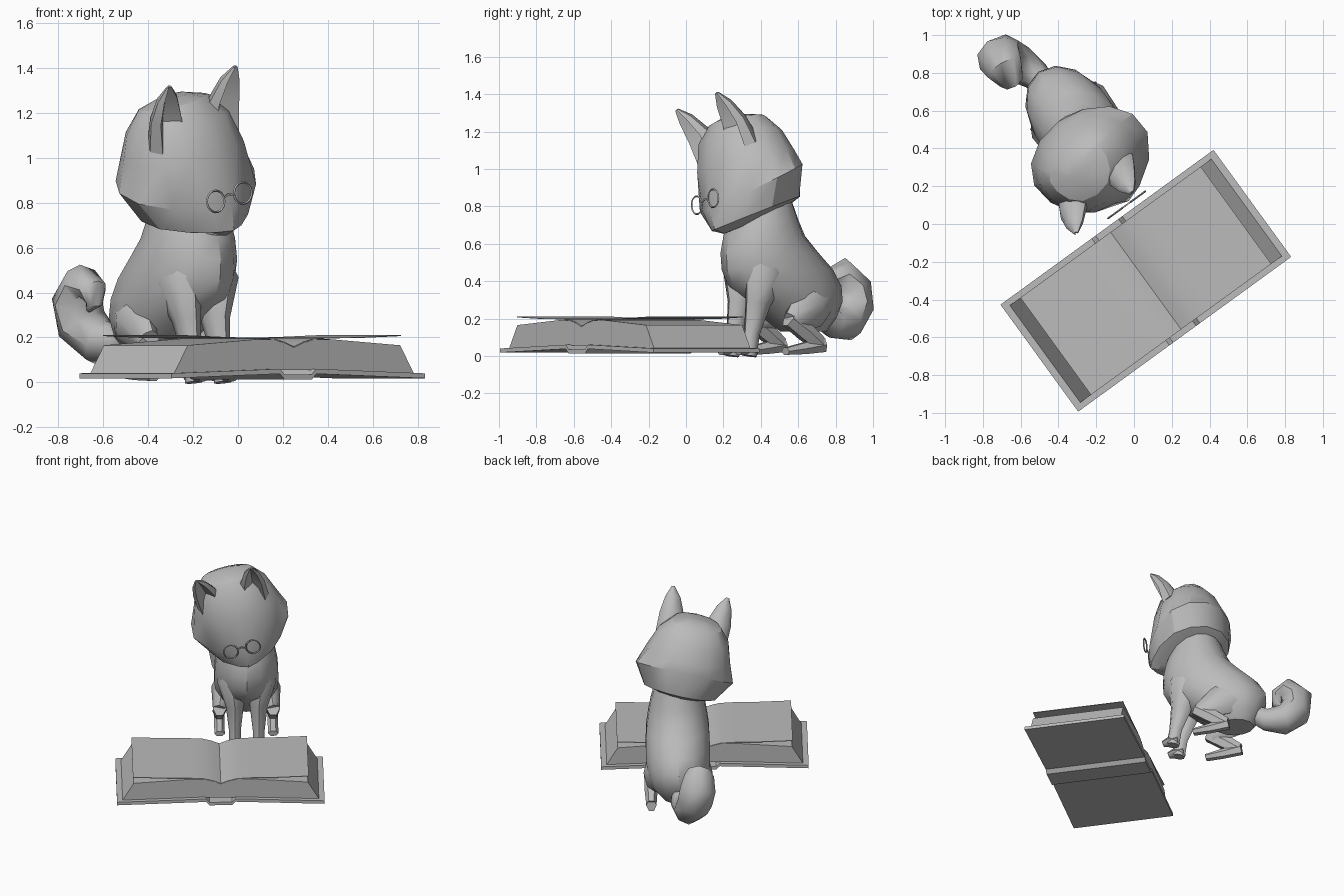
import bpy, bmesh, math
from mathutils import Vector, Matrix

cube = bpy.data.objects.get("Cube")
if cube:
    bpy.data.objects.remove(cube)

grey = bpy.data.materials.new("plain_grey")
grey.use_nodes = True
colour = (0.5, 0.5, 0.5, 1)
grey.diffuse_color = colour
grey.node_tree.nodes["Principled BSDF"].inputs["Base Color"].default_value = colour

# The whole scene is turned on the spot; the head is tilted on top of that
TURN = Matrix.Rotation(math.radians(36), 4, 'Z')
HEAD = TURN @ Matrix.Translation((0.02, 0.42, 0.9)) @ Matrix.Rotation(math.radians(-14), 4, 'Y')


def finish(name, bm, frame, angle):
    bmesh.ops.recalc_face_normals(bm, faces=bm.faces)
    mesh = bpy.data.meshes.new(name)
    bm.to_mesh(mesh)
    bm.free()
    mesh.materials.append(grey)
    obj = bpy.data.objects.new(name, mesh)
    bpy.context.collection.objects.link(obj)
    obj.matrix_world = frame
    bpy.ops.object.select_all(action='DESELECT')
    obj.select_set(True)
    bpy.context.view_layer.objects.active = obj
    bpy.ops.object.shade_smooth_by_angle(angle=math.radians(angle))
    return obj


def loft(name, rings, frame, closed=False, angle=30):
    """Skin a list of point rings, capping or joining the ends."""
    bm = bmesh.new()
    loops = [[bm.verts.new(p) for p in ring] for ring in rings]
    pairs = list(zip(loops, loops[1:]))
    if closed:
        pairs.append((loops[-1], loops[0]))
    else:
        bm.faces.new(loops[0])
        bm.faces.new(loops[-1])
    for a, b in pairs:
        for i in range(len(a)):
            j = (i + 1) % len(a)
            bm.faces.new((a[i], a[j], b[j], b[i]))
    return finish(name, bm, frame, angle)


def ring(z, w, front, back, mid=None, slope=0, pinch=1, x=0, n=14):
    """Egg-shaped level ring; pinch above 1 makes the front pointed."""
    mid = (front + back) / 2 if mid is None else mid
    points = []
    for i in range(n):
        t = math.tau * i / n
        s, c = math.sin(t), math.cos(t)
        px = math.copysign(abs(s) ** (pinch if c > 0 else 1), s) * w
        py = mid + c * (front - mid if c > 0 else mid - back)
        points.append((x + px, py, z + slope * py))
    return points


def tube(name, path, radii, frame, sides=8, scoop=False):
    """Tapered tube; a scooped tube has a hollow down its front."""
    pts = [Vector(p) for p in path]
    rings = []
    for i, p in enumerate(pts):
        t = (pts[min(i + 1, len(pts) - 1)] - pts[max(i - 1, 0)]).normalized()
        up = t.cross(Vector((1, 0, 0))).normalized()
        side = up.cross(t)
        rx, ry = radii[i]
        row = []
        for k in range(sides):
            c, s = math.cos(math.tau * k / sides), math.sin(math.tau * k / sides)
            if scoop and s < -0.9:
                s = 0.35
            row.append(p + side * (c * rx) + up * (s * ry))
        rings.append(row)
    return loft(name, rings, frame, angle=48)


def prism(name, profile, y0, y1, frame):
    return loft(name, [[(x, y, z) for x, z in profile] for y in (y0, y1)], frame)


# Body, from rump to neck
loft("torso", [ring(z, w, f, b, x=0.065) for z, w, f, b in (
    (0.13, 0.11, 0.60, 0.86), (0.2, 0.18, 0.5, 0.91), (0.29, 0.21, 0.38, 0.95),
    (0.37, 0.22, 0.27, 0.945), (0.46, 0.22, 0.225, 0.89), (0.55, 0.215, 0.22, 0.79),
    (0.64, 0.2, 0.24, 0.70), (0.72, 0.185, 0.27, 0.66), (0.82, 0.16, 0.31, 0.62))], TURN)

# Head with pointed muzzle and flared cheeks
loft("head", [ring(z, w, f, b, 0, k, p) for z, k, w, f, b, p in (
    (-0.185, 0.3, 0.08, -0.225, 0.16, 1), (-0.145, 0.3, 0.25, -0.285, 0.255, 1.6),
    (0.0, 0.4, 0.34, -0.305, 0.255, 1.5), (0.14, 0.1, 0.29, -0.275, 0.235, 0.95),
    (0.27, 0, 0.245, -0.24, 0.18, 0.8), (0.36, 0, 0.17, -0.18, 0.1, 0.85),
    (0.39, 0, 0.07, -0.11, 0.02, 1))], HEAD)

for name, s in (("left", 1), ("right", -1)):
    # Ears
    tube(name + "_ear", [(s * 0.15, -0.12, 0.2), (s * 0.165, -0.175, 0.33),
                         (s * 0.178, -0.235, 0.42), (s * 0.188, -0.28, 0.475)],
         [(0.095, 0.08), (0.082, 0.055), (0.052, 0.036), (0.012, 0.01)], HEAD, scoop=True)
    # Front legs and paws
    x = 0.065 + s * 0.08
    tube(name + "_front_leg", [(0.065 + s * 0.09, 0.44, 0.6), (0.065 + s * 0.1, 0.41, 0.45),
                               (x, 0.37, 0.28), (x, 0.33, 0.12), (x, 0.31, 0.0)],
         [(0.06, 0.08), (0.1, 0.13), (0.06, 0.075), (0.04, 0.045), (0.04, 0.045)], TURN)
    tube(name + "_front_paw", [(x, 0.35, 0.03), (x, 0.28, 0.03), (x, 0.24, 0.02)],
         [(0.04, 0.03), (0.043, 0.03), (0.03, 0.018)], TURN, 6)
    # Hind legs folded under the rump
    x = 0.065 + s * 0.18
    tube(name + "_thigh", [(0.065 + s * 0.1, 0.8, 0.34), (0.065 + s * 0.15, 0.67, 0.27), (x, 0.52, 0.18)],
         [(0.06, 0.1), (0.085, 0.13), (0.045, 0.06)], TURN)
    tube(name + "_shin", [(x, 0.5, 0.2), (x, 0.61, 0.13), (x, 0.71, 0.06)],
         [(0.045, 0.05), (0.045, 0.055), (0.035, 0.045)], TURN, 6)
    tube(name + "_hind_paw", [(x, 0.73, 0.06), (x, 0.6, 0.04), (x, 0.48, 0.025)],
         [(0.035, 0.045), (0.035, 0.035), (0.035, 0.022)], TURN, 6)
    # Spectacle rims
    rim = []
    for i in range(24):
        t = math.tau * i / 24
        rim.append([(s * 0.077 + math.cos(t) * r - 0.01, y, -0.075 + math.sin(t) * r)
                    for r, y in ((0.043, -0.315), (0.048, -0.32), (0.053, -0.315), (0.048, -0.31))])
    loft(name + "_spectacle_rim", rim, HEAD, closed=True)

# Spectacle bridge
prism("spectacle_bridge", [(-0.038, -0.067), (-0.01, -0.057), (0.018, -0.067),
                           (0.018, -0.075), (-0.01, -0.065), (-0.038, -0.075)], -0.319, -0.311, HEAD)

# Curled tail
tube("tail", [(0.05, 0.84, 0.24), (0.04, 0.94, 0.175), (0.0, 1.05, 0.18), (-0.04, 1.13, 0.26),
              (-0.06, 1.135, 0.36), (-0.07, 1.07, 0.435), (-0.075, 1.0, 0.41), (-0.075, 0.99, 0.35), (-0.075, 1.03, 0.32)],
     [(0.06, 0.06), (0.08, 0.08), (0.105, 0.105), (0.12, 0.11), (0.12, 0.11), (0.1, 0.095),
      (0.07, 0.06), (0.04, 0.035), (0.01, 0.01)], TURN)

# Open book: cover with dropped spine, page block and a loose curved top sheet
BOOK = TURN @ Matrix.Translation((-0.126, -0.28, 0))


def mirrored(half):
    return [(-x, z) for x, z in reversed(half) if x > 0] + half


def strip(half, thick):
    top = mirrored(half)
    return top + [(x, z - thick) for x, z in reversed(top)]


prism("book_cover", strip([(0.075, 0.035), (0.1, 0.06), (0.697, 0.04)], 0.022), -0.35, 0.35, BOOK)
pages = mirrored([(0, 0.155), (0.05, 0.175), (0.11, 0.19), (0.2, 0.192), (0.585, 0.165), (0.66, 0.04)])
prism("page_block", pages + [(0.1, 0.055), (-0.1, 0.055)], -0.318, 0.318, BOOK)
sheet = [(0, 0.16), (0.05, 0.18), (0.11, 0.195), (0.2, 0.2), (0.35, 0.201), (0.59, 0.21)]
prism("top_sheet", strip(sheet, 0.004), -0.318, 0.318, BOOK)
